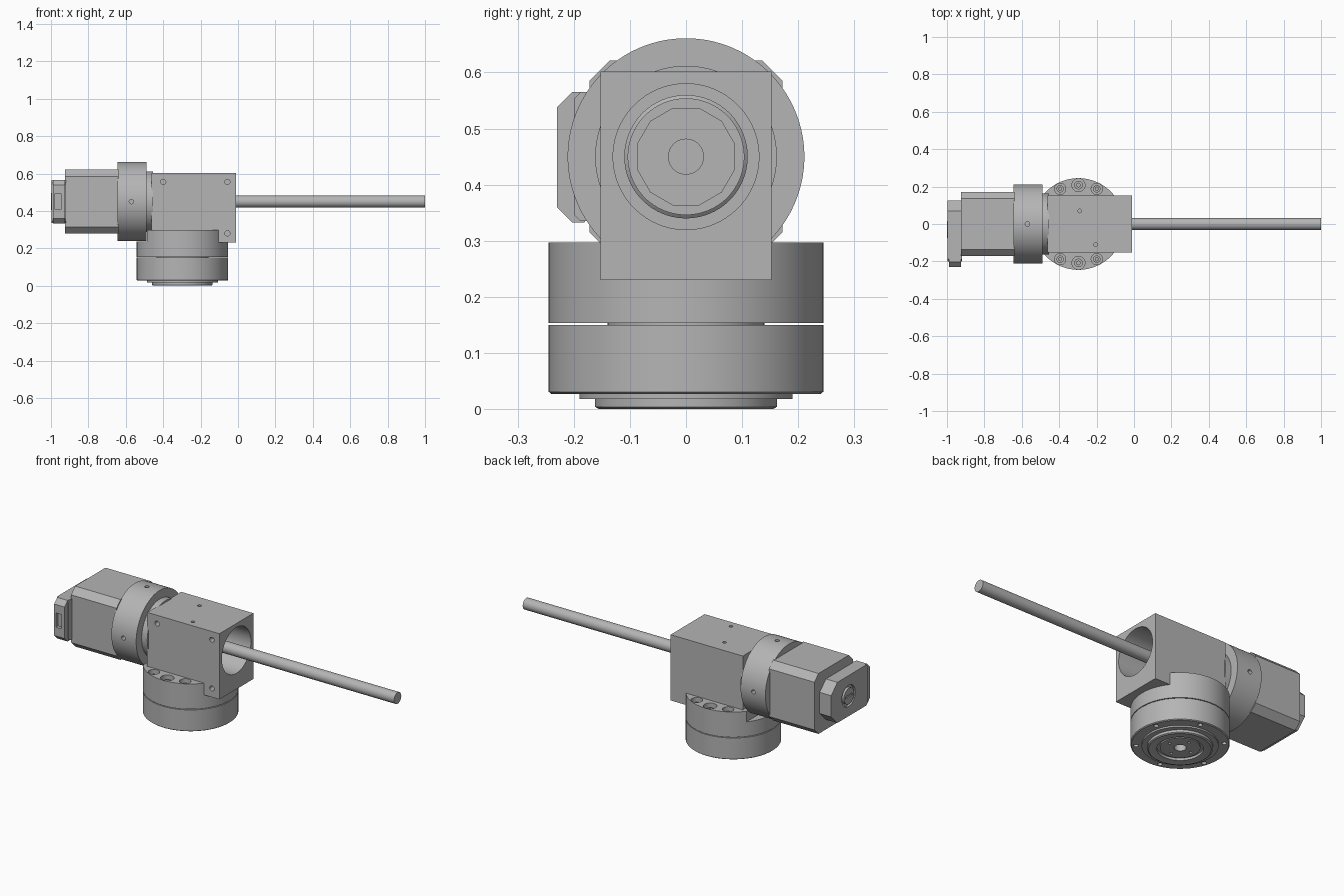
import bpy, bmesh, math
from mathutils import Matrix, Vector

if "Cube" in bpy.data.objects:
    bpy.data.objects.remove(bpy.data.objects["Cube"])

grey = bpy.data.materials.new("machined_grey")
grey.use_nodes = True
colour = (0.46, 0.46, 0.46, 1)
grey.diffuse_color = colour
grey.node_tree.nodes["Principled BSDF"].inputs["Base Color"].default_value = colour

AXIS_Z = 0.45        # height of the motor and rod axis
BASE_X = -0.297      # centre of the round base
Z = Vector((0, 0, 1))


def finish(name, bm):
    bmesh.ops.remove_doubles(bm, verts=bm.verts, dist=1e-5)
    bmesh.ops.recalc_face_normals(bm, faces=bm.faces)
    mesh = bpy.data.meshes.new(name)
    bm.to_mesh(mesh)
    bm.free()
    mesh.materials.append(grey)
    obj = bpy.data.objects.new(name, mesh)
    bpy.context.collection.objects.link(obj)
    return obj


def lathe(name, profile, place, sides=72):
    """Turn (radius, height) points about z; the profile starts and ends on the axis."""
    bm = bmesh.new()
    rings = []
    for r, h in profile:
        ring = []
        for i in range(sides):
            a = math.tau * (i + 0.5) / sides
            ring.append(bm.verts.new((r * math.cos(a), r * math.sin(a), h)))
        rings.append(ring)
    for lo, hi in zip(rings, rings[1:]):
        for i in range(sides):
            j = (i + 1) % sides
            bm.faces.new((lo[i], lo[j], hi[j], hi[i]))
    bm.transform(place)
    return finish(name, bm)


def along(direction, origin):
    turn = Z.rotation_difference(Vector(direction)).to_matrix().to_4x4()
    return Matrix.Translation(origin) @ turn


ROD_AXIS = along((1, 0, 0), (0, 0, AXIS_Z))
BASE_AXIS = Matrix.Translation((BASE_X, 0, 0))


def drum(name, r, h0, h1, place, sides=72):
    return lathe(name, [(0, h0), (r, h0), (r, h1), (0, h1)], place, sides)


def drill(r, depth, point, outward, sides=24):
    """Cutter for a blind hole that enters at a point on a surface."""
    return drum("drill", r, -depth, 0.03, along(outward, point), sides)


def block(name, lo, hi):
    bm = bmesh.new()
    bmesh.ops.create_cube(bm, size=1)
    lo, hi = Vector(lo), Vector(hi)
    bm.transform(Matrix.Translation((lo + hi) / 2) @ Matrix.Diagonal((hi - lo).to_4d()))
    return finish(name, bm)


def prism(name, outline, x0, x1):
    """Extrude a (y, z) outline along x."""
    bm = bmesh.new()
    face = bm.faces.new([bm.verts.new((x0, y, z)) for y, z in outline])
    made = bmesh.ops.extrude_face_region(bm, geom=[face])["geom"]
    moved = [v for v in made if isinstance(v, bmesh.types.BMVert)]
    bmesh.ops.translate(bm, verts=moved, vec=(x1 - x0, 0, 0))
    return finish(name, bm)


def chamfered(y0, y1, z0, z1, c0, c1):
    """Rectangle with corner cuts c0 on the y0 side and c1 on the y1 side."""
    return [(y0 + c0, z0), (y1 - c1, z0), (y1, z0 + c1), (y1, z1 - c1),
            (y1 - c1, z1), (y0 + c0, z1), (y0, z1 - c0), (y0, z0 + c0)]


def cut(obj, cutters):
    for cutter in cutters:
        mod = obj.modifiers.new("cut", "BOOLEAN")
        mod.operation = "DIFFERENCE"
        mod.solver = "EXACT"
        mod.object = cutter
        bpy.context.view_layer.objects.active = obj
        bpy.ops.object.modifier_apply(modifier=mod.name)
        bpy.data.objects.remove(cutter)


# Rotating lower base, with stepped rings and a centre hole underneath
lower = lathe("lower_base", [
    (0, 0.06), (0.03, 0.06), (0.03, 0.008), (0.1, 0.008), (0.1, 0.016), (0.115, 0.016),
    (0.115, 0.003), (0.145, 0.003), (0.155, 0.0), (0.162, 0.004), (0.162, 0.018), (0.19, 0.018),
    (0.19, 0.027), (0.24, 0.027), (0.245, 0.031), (0.245, 0.15), (0, 0.15)], BASE_AXIS)
holes = []
for i in range(6):
    a = math.tau * i / 6 + 0.3
    holes.append(drill(0.012, 0.03, (BASE_X + 0.218 * math.cos(a), 0.218 * math.sin(a), 0.027), (0, 0, -1)))
for i in range(4):
    a = math.tau * i / 4
    holes.append(drill(0.007, 0.02, (BASE_X + 0.068 * math.cos(a), 0.068 * math.sin(a), 0.008), (0, 0, -1)))
cut(lower, holes)
drum("base_gap_ring", 0.14, 0.14, 0.16, BASE_AXIS)

# Fixed upper base, relieved under the motor flange, with bolt pockets
upper = drum("upper_base", 0.245, 0.154, 0.297, BASE_AXIS)
pockets = [block("relief", (-0.7, -0.3, 0.237), (-0.487, 0.3, 0.4))]
for side in (-1, 1):
    for dx, y, r in ((-0.098, 0.188, 0.03), (0, 0.208, 0.035), (0.098, 0.188, 0.03)):
        spot = (BASE_X + dx, side * y, 0.297)
        pockets.append(drill(r, 0.045, spot, Z, 32))
        bolt = drum("base_bolt", r * 0.65, -0.05, -0.02, along(Z, spot), 32)
        cut(bolt, [drill(r * 0.3, 0.015, Vector(spot) - Z * 0.02, Z, 6)])
cut(upper, pockets)

# Square housing with a wide bore and small tapped holes
housing = block("housing", (-0.462, -0.152, 0.23), (-0.01, 0.152, 0.602))
cut(housing, [drum("bore", 0.13, -0.4, 0.1, ROD_AXIS)]
    + [drill(0.014, 0.03, (x, -0.152, z), (0, -1, 0))
       for x, z in ((-0.4, 0.555), (-0.057, 0.555), (-0.057, 0.28))]
    + [drill(0.01, 0.03, (x, y, 0.602), Z) for x, y in ((-0.29, 0.07), (-0.205, -0.11))])

# Stepped output hub inside the bore, and the long rod
lathe("output_hub", [(0, -0.45), (0.11, -0.45), (0.11, -0.36), (0.104, -0.355),
                     (0.104, -0.33), (0, -0.33)], ROD_AXIS)
drum("hub_nut", 0.09, -0.35, -0.31, ROD_AXIS, 12)
drum("rod", 0.032, -0.4, 1.0, ROD_AXIS, 48)

# Neck and round flange between housing and motor
drum("neck", 0.162, -0.5, -0.455, ROD_AXIS)
flange = drum("flange", 0.211, -0.645, -0.49, ROD_AXIS, 96)
cut(flange, [drill(0.012, 0.04, (-0.57, 0.211 * y, AXIS_Z + 0.211 * z), (0, y, z))
             for y, z in ((-1, 0), (1, 0), (0, 1), (0, -1))])

# Motor body with chamfered corners
prism("motor_body", chamfered(-0.172, 0.172, 0.279, 0.621, 0.036, 0.036), -0.925, -0.64)

# Encoder cap with a round dial on its end
cap = prism("encoder_cap", chamfered(-0.2, 0.125, 0.335, 0.565, 0.012, 0.055), -0.997, -0.92)
cut(cap, [drill(0.06, 0.012, (-0.997, -0.03, AXIS_Z), (-1, 0, 0), 40)])
dial = drum("encoder_dial", 0.045, 0.98, 1.0, along((-1, 0, 0), (0, -0.03, AXIS_Z)), 40)
cut(dial, [block("slot", (-1.1, -0.06, 0.443), (-0.993, 0, 0.457))])

# Plug housing on the front of the cap, with a socket and two angled latches
plug = prism("plug_housing", chamfered(-0.23, -0.18, 0.333, 0.565, 0.027, 0.001), -0.99, -0.925)
cut(plug, [block("socket", (-0.98, -0.3, 0.41), (-0.945, -0.212, 0.49))])
for side in (-1, 1):
    latch = block("plug_latch", (-0.012, -0.014, -0.008), (0.012, 0.014, 0.008))
    turn = Matrix.Rotation(side * math.radians(50), 4, "X")
    latch.data.transform(Matrix.Translation((-0.955, -0.211, AXIS_Z + side * 0.092)) @ turn)

# Smooth the turned surfaces and keep the machined edges crisp
bpy.ops.object.select_all(action="DESELECT")
for obj in bpy.context.collection.objects:
    if obj.type == "MESH" and grey.name in obj.data.materials:
        obj.select_set(True)
        bpy.context.view_layer.objects.active = obj
bpy.ops.object.shade_smooth_by_angle(angle=math.radians(25))
